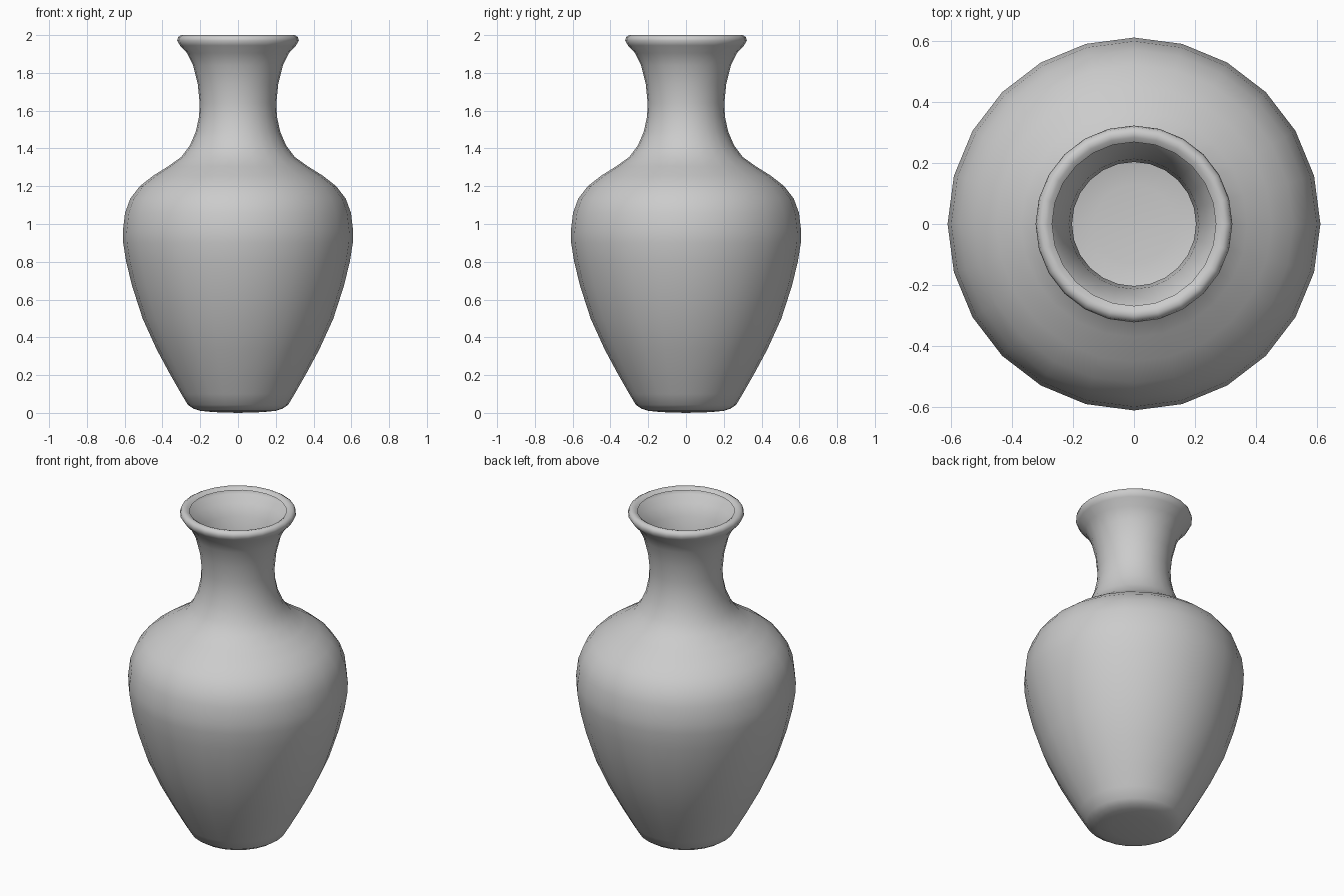
import bpy
import bmesh
import math

if "Cube" in bpy.data.objects:
    bpy.data.objects.remove(bpy.data.objects["Cube"])

SIDES = 24

# Profile (radius, height): base, belly, shoulder, neck, curled lip
PROFILE = [
    (0.13, 0.004), (0.20, 0.011), (0.235, 0.022), (0.265, 0.042), (0.30, 0.10),
    (0.36, 0.205), (0.43, 0.335), (0.505, 0.50), (0.56, 0.67),
    (0.592, 0.80), (0.608, 0.90), (0.61, 0.96), (0.598, 1.06), (0.57, 1.135),
    (0.52, 1.20), (0.45, 1.255), (0.37, 1.305), (0.30, 1.355),
    (0.255, 1.415), (0.223, 1.49), (0.206, 1.57), (0.203, 1.64),
    (0.213, 1.74), (0.238, 1.84), (0.27, 1.905), (0.307, 1.945),
    (0.322, 1.97), (0.317, 1.99), (0.30, 2.0), (0.283, 1.996), (0.268, 1.985),
]


def lathe(name, profile, sides):
    """Revolve a profile round z as one thin wall with a closed base."""
    bm = bmesh.new()
    rings = []
    for r, z in profile:
        rings.append([bm.verts.new((r * math.cos(2 * math.pi * i / sides),
                                    r * math.sin(2 * math.pi * i / sides), z))
                      for i in range(sides)])
    for low, high in zip(rings, rings[1:]):
        for i in range(sides):
            j = (i + 1) % sides
            bm.faces.new((low[i], low[j], high[j], high[i]))
    centre = bm.verts.new((0, 0, 0))
    for i in range(sides):
        bm.faces.new((centre, rings[0][(i + 1) % sides], rings[0][i]))
    for face in bm.faces:
        face.smooth = True
    mesh = bpy.data.meshes.new(name)
    bm.to_mesh(mesh)
    bm.free()
    obj = bpy.data.objects.new(name, mesh)
    bpy.context.collection.objects.link(obj)
    return obj


# Vase
lathe("vase", PROFILE, SIDES)
